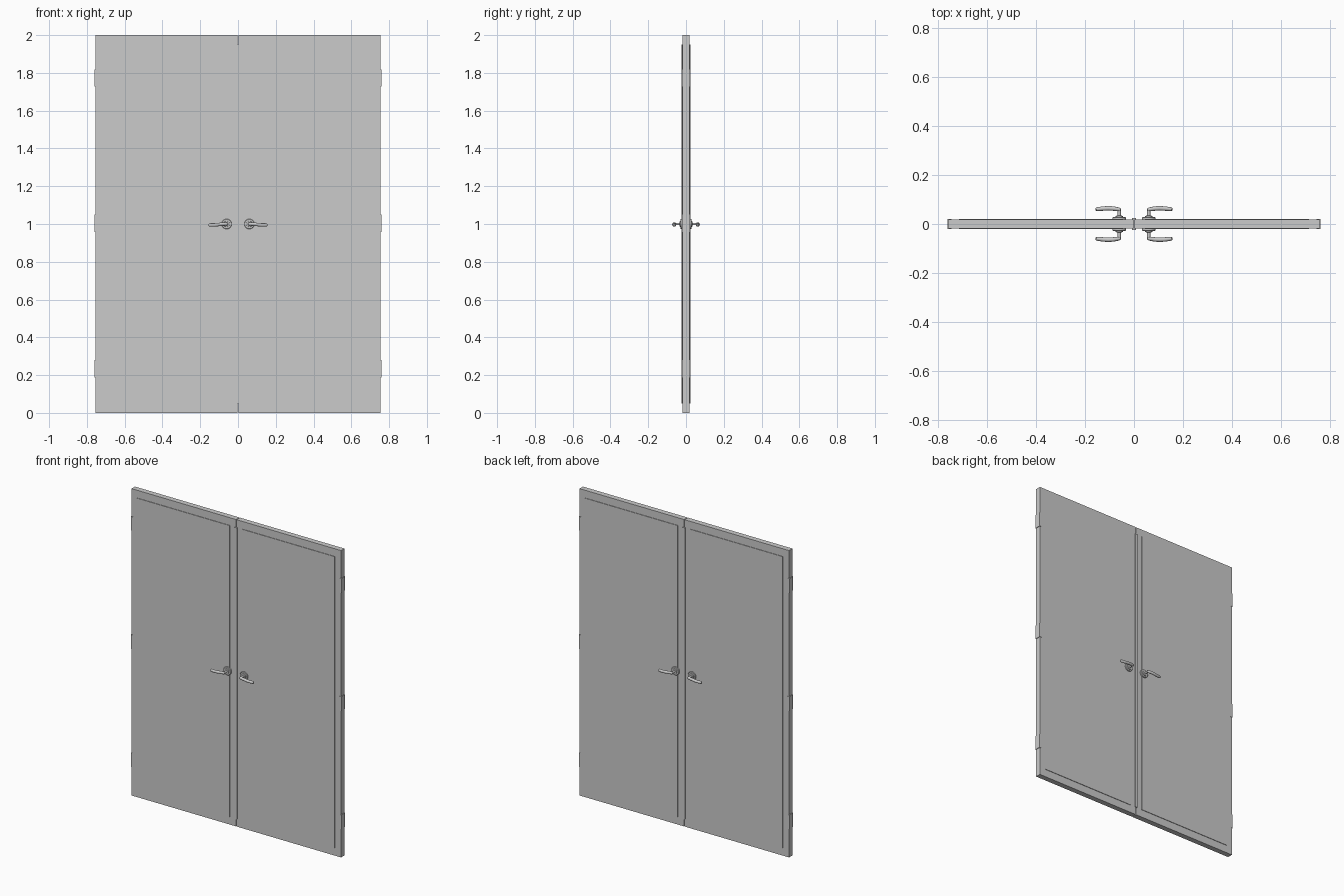
import bpy, bmesh, math
from mathutils import Vector

if "Cube" in bpy.data.objects:
    bpy.data.objects.remove(bpy.data.objects["Cube"])


def finish(name, bm, smooth=False):
    bmesh.ops.recalc_face_normals(bm, faces=bm.faces)
    mesh = bpy.data.meshes.new(name)
    bm.to_mesh(mesh)
    bm.free()
    ob = bpy.data.objects.new(name, mesh)
    bpy.context.collection.objects.link(ob)
    if smooth:
        bpy.ops.object.select_all(action='DESELECT')
        ob.select_set(True)
        bpy.context.view_layer.objects.active = ob
        bpy.ops.object.shade_smooth_by_angle(angle=math.radians(35))
    return ob


def box(name, lo, hi):
    bm = bmesh.new()
    bmesh.ops.create_cube(bm, size=1)
    for v in bm.verts:
        v.co = Vector([lo[i] + (v.co[i] + 0.5) * (hi[i] - lo[i]) for i in range(3)])
    return finish(name, bm)


def loft(name, rings):
    """Skin a list of closed rings and cap both ends."""
    bm = bmesh.new()
    rows = [[bm.verts.new(p) for p in ring] for ring in rings]
    n = len(rows[0])
    for a, b in zip(rows, rows[1:]):
        for i in range(n):
            j = (i + 1) % n
            bm.faces.new((a[i], a[j], b[j], b[i]))
    bm.faces.new(rows[0])
    bm.faces.new(rows[-1])
    return finish(name, bm, True)


def turned(name, x, z, sy, profile, n=32):
    """Round part along the y axis from (radius, y) pairs."""
    angles = [2 * math.pi * i / n for i in range(n)]
    return loft(name, [[(x + r * math.cos(a), sy * y, z + r * math.sin(a)) for a in angles]
                       for r, y in profile])


# lever stations: x, y, z, half depth, half height
LEVER = [(0.053, 0.059, 1.000, 0.003, 0.004), (0.056, 0.059, 1.000, 0.006, 0.008),
         (0.065, 0.060, 1.000, 0.008, 0.009), (0.085, 0.063, 0.999, 0.009, 0.009),
         (0.105, 0.064, 0.997, 0.009, 0.009), (0.125, 0.063, 0.995, 0.009, 0.009),
         (0.145, 0.061, 0.995, 0.008, 0.009), (0.153, 0.060, 0.995, 0.007, 0.008),
         (0.156, 0.060, 0.995, 0.004, 0.005)]
ANGLES = [2 * math.pi * i / 20 for i in range(20)]

for sx, side in ((-1, "left"), (1, "right")):
    # door leaf and slightly raised skins on both faces
    xs = sorted((sx * 0.002, sx * 0.755))
    box(side + "_leaf", (xs[0], -0.0175, 0), (xs[1], 0.0175, 2))
    xp = sorted((sx * 0.045, sx * 0.712))
    box(side + "_raised_panel", (xp[0], -0.021, 0.05), (xp[1], 0.021, 1.95))

    # hinges wrapping the outer edge
    xh = sorted((sx * 0.744, sx * 0.759))
    for k, z in enumerate((0.233, 1.003, 1.773)):
        box(f"{side}_hinge_{k}", (xh[0], -0.02, z - 0.046), (xh[1], 0.02, z + 0.046))

    # rose, neck and lever on both faces
    for sy, face in ((-1, "front"), (1, "back")):
        tag = f"{side}_{face}"
        turned(tag + "_rose", sx * 0.06, 1.0, sy,
               [(0.027, 0.018), (0.027, 0.026), (0.025, 0.028), (0.016, 0.028),
                (0.015, 0.033), (0.009, 0.034)])
        turned(tag + "_neck", sx * 0.06, 1.0, sy, [(0.0065, 0.03), (0.0065, 0.06)], 20)
        loft(tag + "_lever", [[(sx * x, sy * (y + ry * math.cos(a)), z + rz * math.sin(a))
                               for a in ANGLES] for x, y, z, ry, rz in LEVER])

# meeting strip over the centre gap
box("meeting_strip", (-0.008, -0.024, 0.05), (0.008, 0.024, 1.95))
